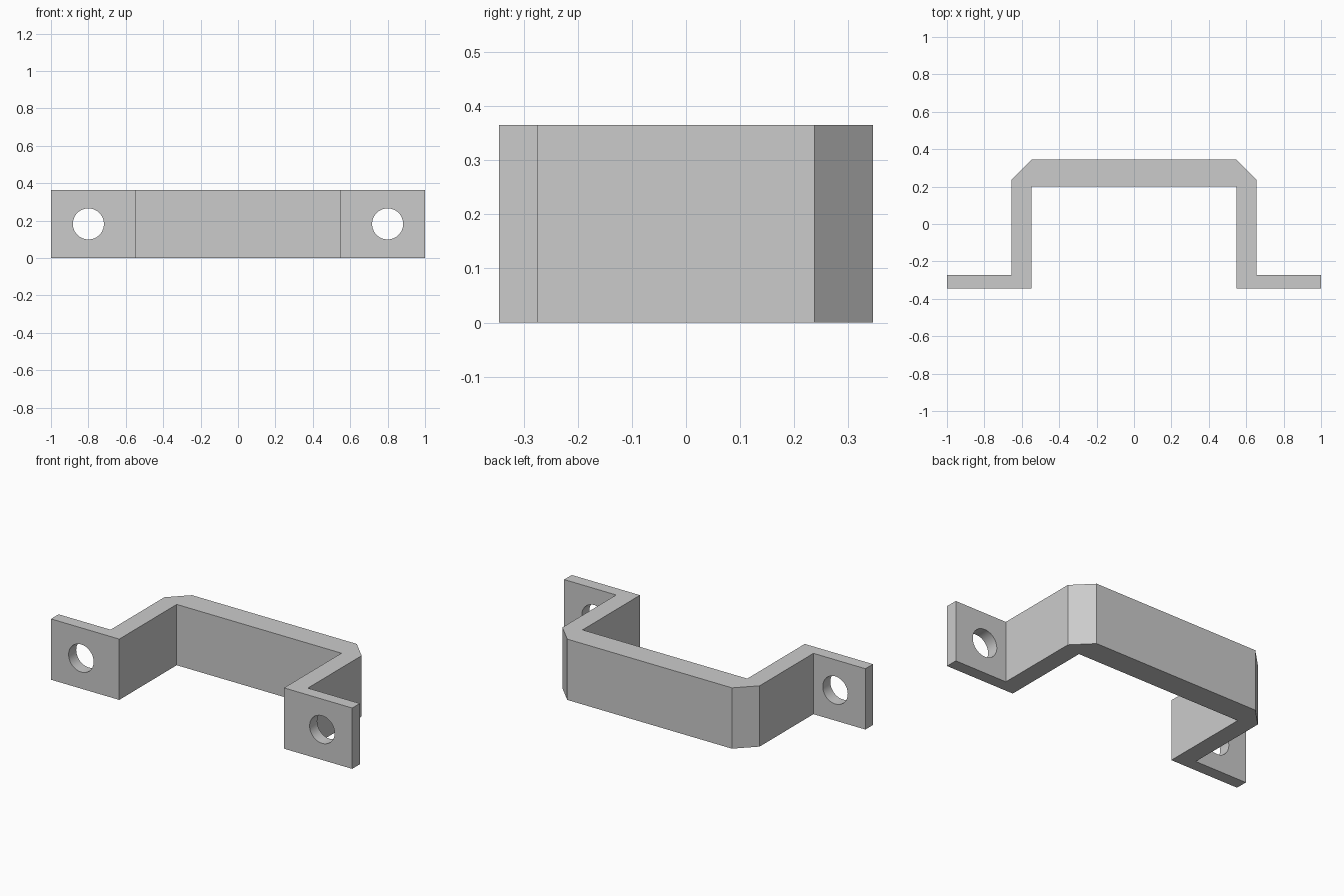
import bpy
import bmesh
from mathutils import Matrix, Vector

cube = bpy.data.objects.get("Cube")
if cube:
    bpy.data.objects.remove(cube, do_unlink=True)

HEIGHT = 0.365
HOLE_X, HOLE_RADIUS = 0.8, 0.083

grey = bpy.data.materials.new("grey metal")
grey.use_nodes = True
colour = (0.6, 0.6, 0.6, 1)
grey.diffuse_color = colour
grey.node_tree.nodes["Principled BSDF"].inputs["Base Color"].default_value = colour


def make_object(name, bm):
    bmesh.ops.recalc_face_normals(bm, faces=bm.faces)
    mesh = bpy.data.meshes.new(name)
    bm.to_mesh(mesh)
    bm.free()
    mesh.materials.append(grey)
    obj = bpy.data.objects.new(name, mesh)
    bpy.context.collection.objects.link(obj)
    return obj


# Bracket: mirrored plan outline, extruded upwards
half = [(0.547, 0.2), (0.547, -0.345), (1, -0.345), (1, -0.273),
        (0.655, -0.273), (0.655, 0.237), (0.547, 0.345)]
outline = half + [(-x, y) for x, y in reversed(half)]
bm = bmesh.new()
base = bm.faces.new([bm.verts.new((x, y, 0)) for x, y in outline])
top = bmesh.ops.extrude_face_region(bm, geom=[base])["geom"]
bmesh.ops.translate(bm, vec=Vector((0, 0, HEIGHT)),
                    verts=[v for v in top if isinstance(v, bmesh.types.BMVert)])
bracket = make_object("bracket", bm)

# Screw holes through both feet
bpy.context.view_layer.objects.active = bracket
bracket.select_set(True)
for side in (-1, 1):
    bm = bmesh.new()
    place = (Matrix.Translation((side * HOLE_X, -0.31, HEIGHT / 2))
             @ Matrix.Rotation(1.570796, 4, "X"))
    bmesh.ops.create_cone(bm, cap_ends=True, segments=48, radius1=HOLE_RADIUS,
                          radius2=HOLE_RADIUS, depth=0.3, matrix=place)
    cutter = make_object("hole_cutter", bm)
    cutter.hide_render = True
    cut = bracket.modifiers.new("screw hole", "BOOLEAN")
    cut.operation = "DIFFERENCE"
    cut.solver = "EXACT"
    cut.object = cutter
    bpy.ops.object.modifier_apply(modifier=cut.name)
    bpy.data.objects.remove(cutter, do_unlink=True)

# Round hole walls, crisp folded edges
bpy.ops.object.shade_smooth_by_angle(angle=0.5)
